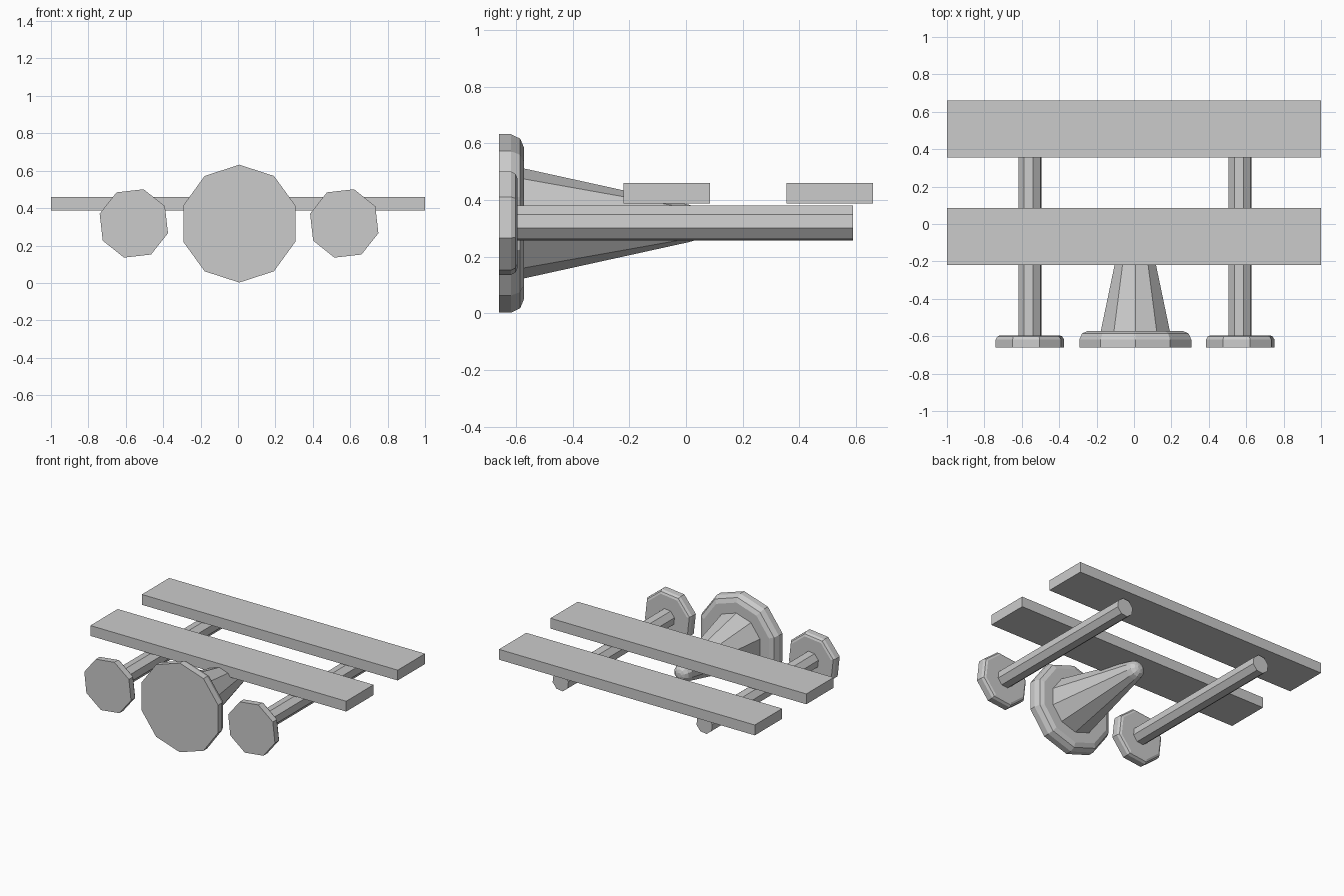
import bpy, bmesh, math

if "Cube" in bpy.data.objects:
    bpy.data.objects.remove(bpy.data.objects["Cube"])


def make_object(name, bm):
    bmesh.ops.recalc_face_normals(bm, faces=bm.faces[:])
    mesh = bpy.data.meshes.new(name)
    bm.to_mesh(mesh)
    bm.free()
    obj = bpy.data.objects.new(name, mesh)
    bpy.context.collection.objects.link(obj)
    return obj


def plank(name, y0, y1, z0, z1):
    bm = bmesh.new()
    bmesh.ops.create_cube(bm, size=1)
    bmesh.ops.scale(bm, verts=bm.verts, vec=(2, y1 - y0, z1 - z0))
    bmesh.ops.translate(bm, verts=bm.verts, vec=(0, (y0 + y1) / 2, (z0 + z1) / 2))
    return make_object(name, bm)


def lathe_y(name, x, z, sides, start_deg, profile):
    """Faceted solid turned around a y-parallel axis; profile = (y, radius)."""
    bm = bmesh.new()
    rings = []
    for y, r in profile:
        ring = []
        for i in range(sides):
            a = math.radians(start_deg) + 2 * math.pi * i / sides
            ring.append(bm.verts.new((x + r * math.cos(a), y, z + r * math.sin(a))))
        rings.append(ring)
    for a, b in zip(rings, rings[1:]):
        for i in range(sides):
            j = (i + 1) % sides
            bm.faces.new((a[i], a[j], b[j], b[i]))
    bm.faces.new(rings[0])
    bm.faces.new(rings[-1])
    return make_object(name, bm)


# Two flat boards
plank("front_plank", -0.22, 0.085, 0.387, 0.46)
plank("back_plank", 0.355, 0.66, 0.387, 0.46)

# Octagonal pegs with bevelled round heads
peg = [(-0.66, 0.19), (-0.617, 0.19), (-0.601, 0.18), (-0.595, 0.165),
       (-0.595, 0.064), (0.59, 0.064)]
for name, x in (("left_peg", -0.557), ("right_peg", 0.568)):
    lathe_y(name, x, 0.318, 8, 74, peg)

# Ten-sided central stopper: bevelled disc, tapered stem, rounded tip
stopper = [(-0.66, 0.315), (-0.618, 0.315), (-0.585, 0.299), (-0.572, 0.268),
           (-0.572, 0.194), (0.01, 0.066), (0.04, 0.057), (0.06, 0.038), (0.068, 0.016)]
lathe_y("center_stopper", 0.007, 0.317, 10, 90, stopper)
